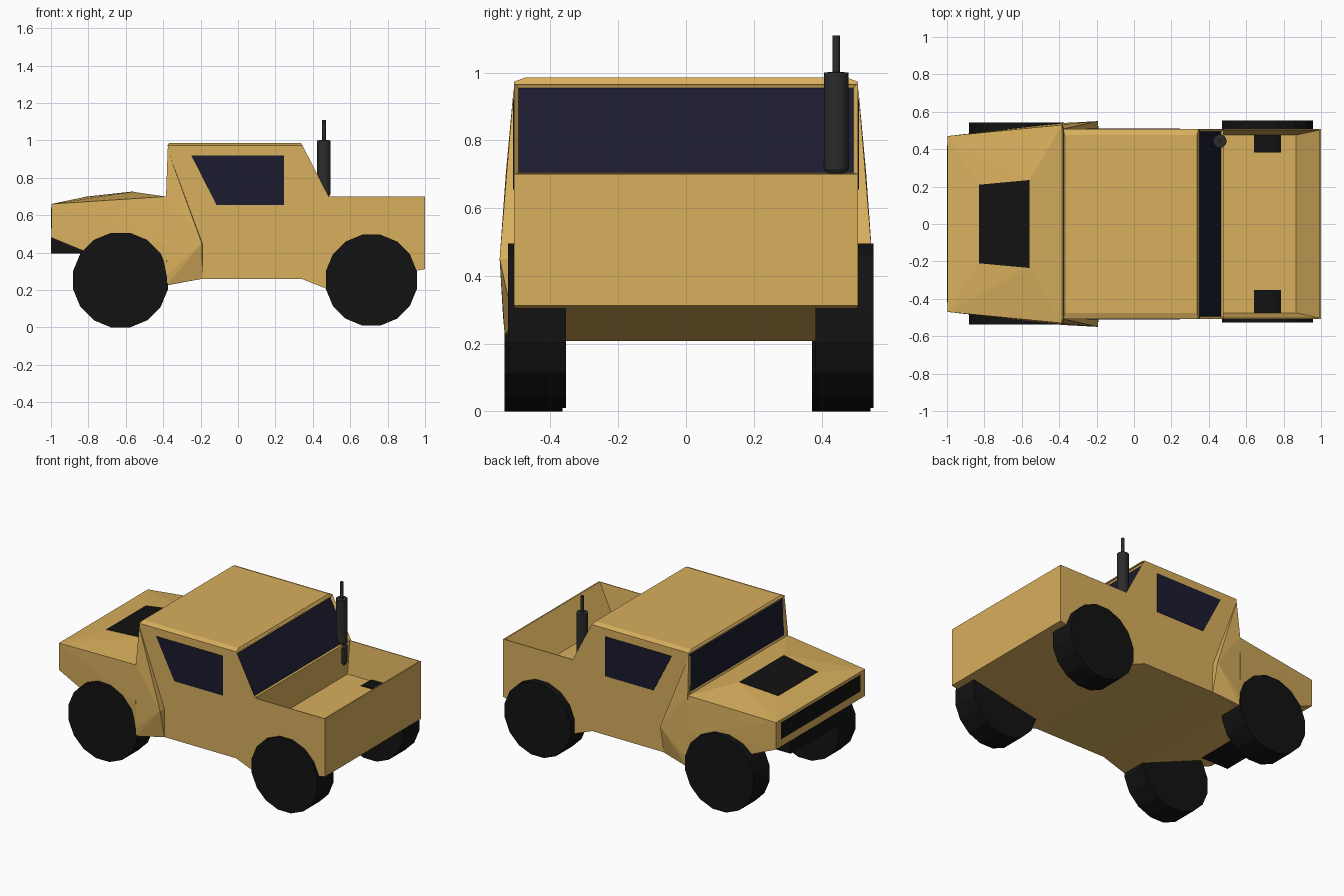
import bpy, bmesh, math
from mathutils import Matrix

if "Cube" in bpy.data.objects:
    bpy.data.objects.remove(bpy.data.objects["Cube"])


def material(name, rgb):
    m = bpy.data.materials.new(name)
    m.diffuse_color = (*rgb, 1)
    m.use_nodes = True
    m.node_tree.nodes["Principled BSDF"].inputs["Base Color"].default_value = m.diffuse_color
    return m


PAINT = material("paint", (0.69, 0.43, 0.11))
BLACK = material("black", (0.006, 0.006, 0.006))
GLASS = material("glass", (0.011, 0.011, 0.028))
STEEL = material("dark_steel", (0.025, 0.025, 0.025))


def finish(bm, name, *mats):
    bmesh.ops.recalc_face_normals(bm, faces=bm.faces[:])
    me = bpy.data.meshes.new(name)
    bm.to_mesh(me)
    bm.free()
    for m in mats:
        me.materials.append(m)
    ob = bpy.data.objects.new(name, me)
    bpy.context.collection.objects.link(ob)
    return ob


def hull(name, mat, pts, mirror=True):
    """Convex solid from points, mirrored across y = 0."""
    bm = bmesh.new()
    for x, y, z in pts:
        bm.verts.new((x, y, z))
        if mirror:
            bm.verts.new((x, -y, z))
    bmesh.ops.convex_hull(bm, input=bm.verts[:])
    bmesh.ops.dissolve_limit(bm, angle_limit=0.003, verts=bm.verts[:], edges=bm.edges[:])
    return finish(bm, name, mat)


def prism(profile, y0, y1):
    """Extrude an x-z profile along y."""
    bm = bmesh.new()
    face = bm.faces.new([bm.verts.new((x, y0, z)) for x, z in profile])
    out = bmesh.ops.extrude_face_region(bm, geom=[face])["geom"]
    bmesh.ops.translate(bm, vec=(0, y1 - y0, 0),
                        verts=[g for g in out if isinstance(g, bmesh.types.BMVert)])
    bmesh.ops.recalc_face_normals(bm, faces=bm.faces[:])
    return bm


def lathe(name, mat, rings, sides, loc, axis="Z", turn=0.0):
    """Stack of (radius, height) rings closed at both ends."""
    bm = bmesh.new()
    loops = []
    for r, h in rings:
        loops.append([bm.verts.new((r * math.cos(turn + 2 * math.pi * i / sides),
                                    r * math.sin(turn + 2 * math.pi * i / sides), h))
                      for i in range(sides)])
    for a, b in zip(loops, loops[1:]):
        for i in range(sides):
            j = (i + 1) % sides
            bm.faces.new((a[i], a[j], b[j], b[i]))
    bm.faces.new(loops[0][::-1])
    bm.faces.new(loops[-1])
    if axis == "Y":
        bm.transform(Matrix.Rotation(math.pi / 2, 4, "X"))
    bm.transform(Matrix.Translation(loc))
    return finish(bm, name, mat)


# cab and bed in one extruded shell, with inset windscreen and rear glass
W = 0.507
bm = prism([(-0.385, 0.70), (-0.38, 0.225), (-0.19, 0.26), (0.34, 0.26), (0.47, 0.208),
            (1, 0.312), (1, 0.70), (0.485, 0.70), (0.345, 0.972), (-0.375, 0.972)], -W, W)
for f in [f for f in bm.faces if abs(f.normal.y) < 0.1
          and 0.75 < f.calc_center_median().z < 0.93]:
    rear = f.normal.x > 0
    bmesh.ops.inset_individual(bm, faces=[f], thickness=0.018,
                               depth=-0.015 if rear else -0.004)
    f.material_index = 1
body = finish(bm, "cab_and_bed", PAINT, GLASS)

# open bed cavity
cutter = hull("bed_cutter", PAINT, [(0.479, 0.475, 0.486), (0.865, 0.475, 0.486),
                                    (0.479, 0.5055, 0.73), (1.009, 0.5055, 0.73)])
cutter.hide_render = True
cutter.hide_viewport = True
cut = body.modifiers.new("bed_cavity", "BOOLEAN")
cut.object = cutter
cut.operation = "DIFFERENCE"
cut.solver = "EXACT"

# roof cap with chamfered rim
hull("roof", PAINT, [(-0.378, W, 0.968), (0.349, W, 0.965), (-0.37, 0.475, 0.985),
                     (0.337, 0.475, 0.985), (-0.378, W, 0.973), (0.344, W, 0.973)])

# nose with raised hood
hood = [(-0.83, 0.21, 0.695), (-0.56, 0.235, 0.725)]
hull("nose", PAINT, [(-0.998, 0.47, 0.66), (-0.998, 0.47, 0.48), (-0.385, 0.53, 0.70),
                     (-0.38, 0.535, 0.225), (-0.38, 0.54, 0.45)] + hood
     + [(-0.385, 0.4, 0.70)])
hull("hood_vent", BLACK, [(x, y, z + d) for x, y, z in hood for d in (0.002, -0.01)])
hull("grille", BLACK, [(x, 0.42, z) for x in (-1, -0.99) for z in (0.53, 0.64)])
hull("lower_bumper", BLACK, [(-1, 0.32, 0.48), (-1, 0.32, 0.395),
                             (-0.80, 0.32, 0.395), (-0.80, 0.32, 0.44)])

# flared panels behind the front wheels, and side windows
for s, side in ((1, "left"), (-1, "right")):
    flare = [(-0.376, 0.509, 0.95), (-0.385, 0.532, 0.70), (-0.38, 0.54, 0.28),
             (-0.38, 0.535, 0.226), (-0.193, 0.55, 0.45), (-0.376, 0.49, 0.95),
             (-0.38, 0.49, 0.226), (-0.19, 0.49, 0.45), (-0.19, 0.508, 0.26)]
    hull("flare_" + side, PAINT, [(x, s * y, z) for x, y, z in flare], mirror=False)
    bm = prism([(-0.25, 0.92), (0.245, 0.92), (0.245, 0.655), (-0.115, 0.655)],
               s * 0.495, s * 0.51)
    finish(bm, "side_window_" + side, GLASS)

# sixteen-sided wheels
for name, x, z, r, ys in (("front", -0.628, 0.253, 0.253, (0.458, -0.45)),
                          ("rear", 0.713, 0.253, 0.243, (0.468, -0.44))):
    for y in ys:
        lathe(name + "_wheel", BLACK,
              [(r / math.cos(math.pi / 16), -0.086), (r / math.cos(math.pi / 16), 0.086)],
              16, (x, y, z), "Y", math.pi / 16)

# exhaust stack
stack = lathe("exhaust_stack", STEEL,
              [(0.022, 0.56), (0.036, 0.58), (0.036, 0.68), (0.024, 0.695), (0.036, 0.715),
               (0.036, 1.0), (0.011, 1.002), (0.011, 1.11)], 16, (0.459, 0.443, 0))
bpy.context.view_layer.objects.active = stack
stack.select_set(True)
bpy.ops.object.shade_smooth_by_angle()
